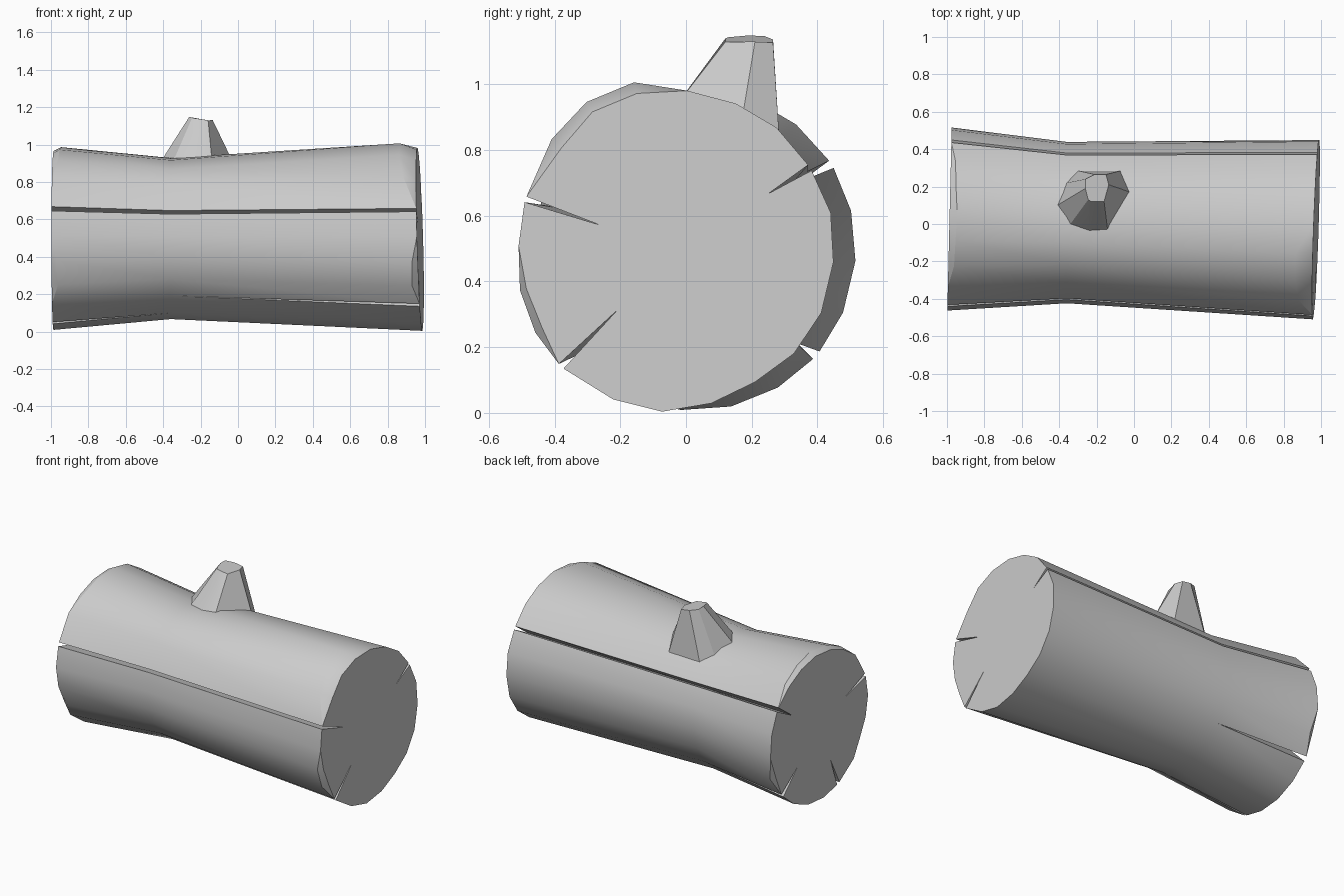
import bpy, bmesh, math

if "Cube" in bpy.data.objects:
    bpy.data.objects.remove(bpy.data.objects["Cube"])

# Angles (degrees, 0 = +y, 90 = up) of the log's 20 corners
ANGLES = [14, 32, 51, 68, 86, 104, 121, 138, 161, 178,
          194, 210, 225, 247, 265, 283, 301, 319, 337, 356]
R_RIGHT = [.485, .48, .485, .485, .49, .53, .53, .51, .485, .48,
           .49, .495, .495, .49, .49, .475, .465, .475, .48, .48]

# Cracks: angle -> (half width, depth) at left end, waist, right end
CRACKS = {
    32: [(.013, .17), (.010, .07), (.010, .15)],
    161: [(.012, .22), (.010, .07), (.009, .24)],
    225: [(0, 0), (0, 0), (.010, .24)],
    247: [(.012, .20), (0, 0), (0, 0)],
    319: [(.015, .20), (0, 0), (0, 0)],
}

# Chipped rims: angle -> (set back along the log, loss of radius on the end face)
CHIP_LEFT = {51: (.025, .015), 68: (.03, .02), 86: (.04, .02), 104: (.035, .02),
             121: (.03, .015), 194: (.03, .01), 210: (.035, .02), 337: (.03, .02)}
CHIP_RIGHT = {104: (.09, .035), 121: (.09, .035), 138: (.07, .04),
              194: (.03, .02), 210: (.035, .025)}


def left_x(y, z):
    return -.987 + .012 * y / .5


def right_x(y, z):
    return .974 + .017 * y / .5 - .014 * (z - .5) / .5


def ring(bm, station, centre, radii, x_of, chips, side, cap):
    """One cross-section; each crack adds lip, tip, lip."""
    verts = []
    for a, r in zip(ANGLES, radii):
        back, loss = chips.get(a, (0, 0))
        if cap:
            r, back = r - loss, 0
        t = math.radians(a)
        c, s = math.cos(t), math.sin(t)
        pts = [(r, 0)]
        if a in CRACKS:
            w, d = CRACKS[a][station]
            pts = [(r, -w), (r - d, 0), (r, w)]
        for rad, off in pts:
            y = centre[0] + rad * c - off * s
            z = centre[1] + rad * s + off * c
            verts.append(bm.verts.new((x_of(y, z) - side * back, y, z)))
    return verts


def bridge(bm, a, b):
    n = len(a)
    for i in range(n):
        j = (i + 1) % n
        bm.faces.new((a[i], a[j], b[j], b[i]))


def finish(bm, name):
    bmesh.ops.remove_doubles(bm, verts=bm.verts, dist=.0005)
    bmesh.ops.recalc_face_normals(bm, faces=bm.faces)
    me = bpy.data.meshes.new(name)
    bm.to_mesh(me)
    bm.free()
    ob = bpy.data.objects.new(name, me)
    bpy.context.collection.objects.link(ob)
    bpy.ops.object.select_all(action='DESELECT')
    ob.select_set(True)
    bpy.context.view_layer.objects.active = ob
    bpy.ops.object.shade_smooth_by_angle(angle=math.radians(30))
    return ob


# Log: waisted trunk with chipped rims and cracks
bm = bmesh.new()
r_left = [.49] * len(ANGLES)
r_mid = [.432] * len(ANGLES)
left, right, mid = (.027, .497), (-.03, .492), (.008, .497)
rings = [
    ring(bm, 0, left, r_left, left_x, CHIP_LEFT, -1, True),
    ring(bm, 0, left, r_left, left_x, CHIP_LEFT, -1, False),
    ring(bm, 1, mid, r_mid, lambda y, z: -.36, {}, 1, False),
    ring(bm, 2, right, R_RIGHT, right_x, CHIP_RIGHT, 1, False),
    ring(bm, 2, right, R_RIGHT, right_x, CHIP_RIGHT, 1, True),
]
for a, b in zip(rings, rings[1:]):
    bridge(bm, a, b)
bm.faces.new(rings[0])
bm.faces.new(rings[-1])
finish(bm, "log")

# Branch stub: tapered, flared onto the log's surface
base = [(-.41, .10), (-.36, .22), (-.30, .285), (-.07, .285),
        (-.02, .17), (-.14, -.04), (-.24, -.04), (-.34, 0)]
top = [(-.26, .19), (-.26, .24), (-.21, .265), (-.15, .265),
       (-.135, .21), (-.16, .12), (-.23, .12), (-.245, .13)]
bm = bmesh.new()
low = [bm.verts.new((x, y, .48 + math.sqrt(.445 ** 2 - y * y))) for x, y in base]
high = [bm.verts.new((x, y, 1.14 - .15 * (x + .2) - .9 * (y - .19) ** 2)) for x, y in top]
bridge(bm, low, high)
bm.faces.new(high)
bm.faces.new(low)
finish(bm, "branch_stub")
